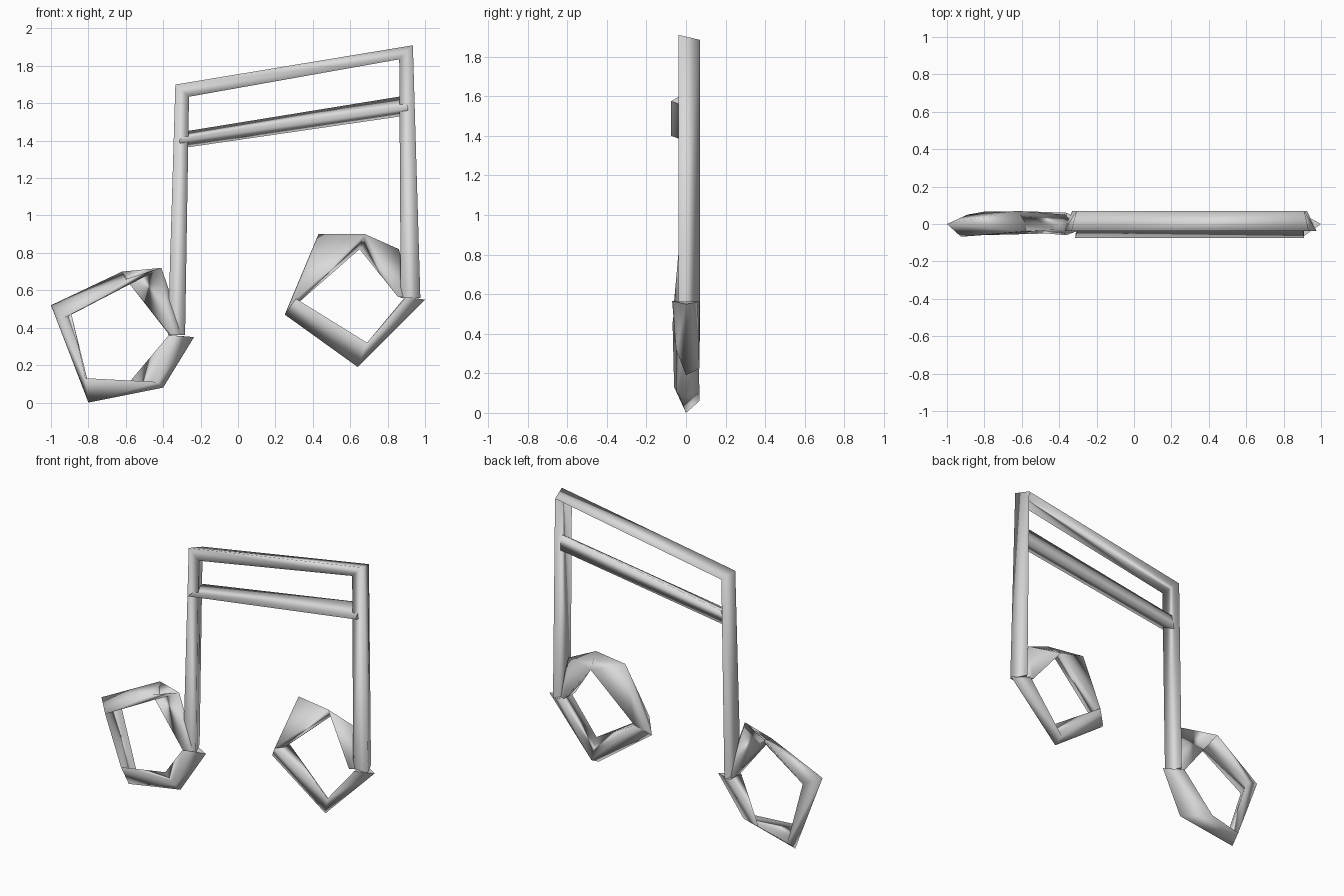
import bpy, bmesh

if "Cube" in bpy.data.objects:
    bpy.data.objects.remove(bpy.data.objects["Cube"])

metal = bpy.data.materials.new("plain_grey")
metal.diffuse_color = (0.7, 0.7, 0.7, 1)
metal.use_nodes = True
metal.node_tree.nodes["Principled BSDF"].inputs["Base Color"].default_value = metal.diffuse_color


def tube(name, sections):
    """Three-sided tube: hull between neighbouring sections, inner caps removed."""
    bm = bmesh.new()
    last = len(sections) - 2
    for i in range(len(sections) - 1):
        first, second = sections[i], sections[i + 1]
        vert = {p: bm.verts.new(p) for p in first + second}
        a = {vert[p] for p in first}
        b = {vert[p] for p in second}
        faces = [f for f in bmesh.ops.convex_hull(bm, input=list(vert.values()))["geom"]
                 if isinstance(f, bmesh.types.BMFace)]
        inner = []
        for f in faces:
            f.smooth = True
            in_a, in_b = set(f.verts) <= a, set(f.verts) <= b
            if (in_a and i > 0) or (in_b and i < last):
                inner.append(f)
            elif in_a or in_b:
                # End cap stays flat with a sharp rim
                f.smooth = False
                for e in f.edges:
                    e.smooth = False
        bmesh.ops.delete(bm, geom=inner, context="FACES_ONLY")
    bmesh.ops.remove_doubles(bm, verts=bm.verts, dist=0.0005)
    bmesh.ops.recalc_face_normals(bm, faces=bm.faces)
    mesh = bpy.data.meshes.new(name)
    bm.to_mesh(mesh)
    bm.free()
    mesh.materials.append(metal)
    obj = bpy.data.objects.new(name, mesh)
    bpy.context.collection.objects.link(obj)
    return obj


# Stems and top beam: flat front, ridge at the back
F, B = -0.037, 0.07
tube("stems_and_top_beam", [
    [(-.375, F, .36), (-.283, F, .36), (-.33, B, .36)],
    [(-.335, F, 1.70), (-.262, F, 1.635), (-.308, B, 1.675)],
    [(.935, F, 1.91), (.862, F, 1.835), (.91, B, 1.885)],
    [(.975, F, .56), (.87, F, .56), (.925, B, .56)],
])

# Lower beam: ridge at the front, flat back
tube("lower_beam", [
    [(-.315, -.075, 1.40), (-.28, .033, 1.45), (-.30, .033, 1.36)],
    [(.91, -.075, 1.575), (.89, .033, 1.64), (.905, .033, 1.535)],
])

# Left note head: twisted open ring
tube("left_note_head", [
    [(-.285, -.03, .36), (-.36, -.06, .36), (-.37, .05, .365)],
    [(-.41, -.03, .72), (-.60, -.04, .66), (-.62, .07, .70)],
    [(-1.0, .0, .52), (-.925, -.068, .455), (-.89, .05, .47)],
    [(-.80, .0, .0), (-.815, -.06, .13), (-.79, .068, .06)],
    [(-.40, -.03, .08), (-.43, -.05, .11), (-.58, .068, .11)],
    [(-.235, .0, .35), (-.37, -.05, .36), (-.36, .06, .36)],
])

# Right note head: twisted open ring
TOP_FRONT, TOP_BACK = (.68, -.03, .90), (.65, .068, .82)
tube("right_note_head", [
    [(.93, .0, .56), (.855, -.06, .565), (.86, .05, .565)],
    [(.86, .0, .82), TOP_FRONT, TOP_BACK],
    [(.43, .02, .90), TOP_FRONT, TOP_BACK],
    [(.25, .0, .47), (.31, -.06, .555), (.33, .068, .54)],
    [(.64, .0, .19), (.69, -.05, .32), (.645, .068, .225)],
    [(1.0, .0, .55), (.90, -.07, .565), (.89, .06, .56)],
])
